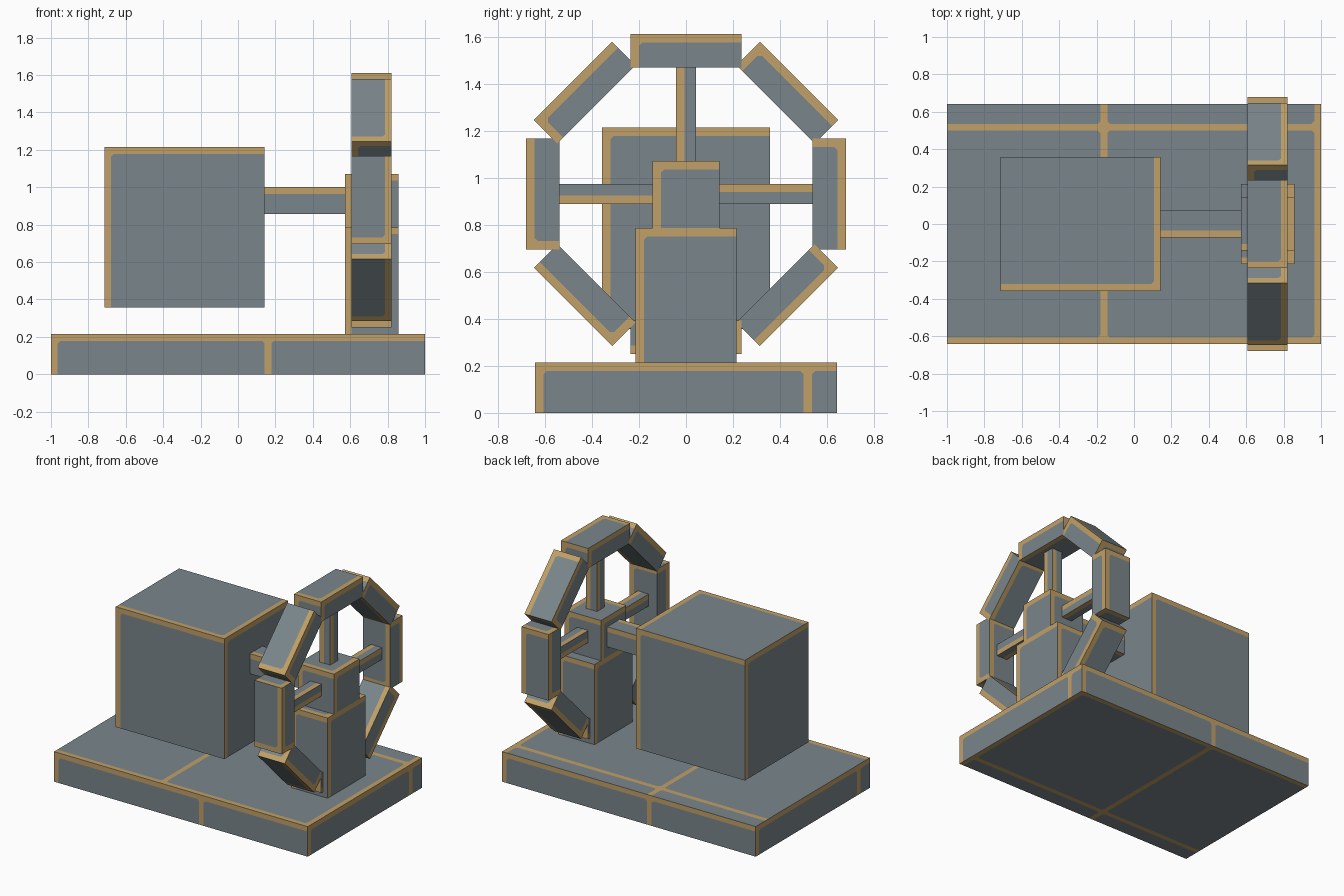
import bpy, bmesh
from math import radians
from mathutils import Matrix, Vector

UNIT = 1 / 14      # one modelling unit; all sizes below are in these
TILE = 16          # spacing of the trim bands
BAND = 0.5         # width of a trim band
CHAMFER = 0.2      # cut corner where two bands meet

old = bpy.data.objects.get("Cube")
if old:
    bpy.data.objects.remove(old, do_unlink=True)


def material(name, rgb):
    m = bpy.data.materials.new(name)
    m.use_nodes = True
    m.diffuse_color = (*rgb, 1)
    m.node_tree.nodes["Principled BSDF"].inputs["Base Color"].default_value = (*rgb, 1)
    return m


MATERIALS = [material("slate_grey", (0.195, 0.238, 0.258)),
             material("brass_trim", (0.527, 0.352, 0.138))]
GREY, TRIM = 0, 1

X, Y, Z = Vector((1, 0, 0)), Vector((0, 1, 0)), Vector((0, 0, 1))
# outward normal, and the two directions the bands are measured along
SIDES = [(-Y, X, -Z), (X, Y, -Z), (Y, -X, -Z), (-X, -Y, -Z), (Z, -X, Y), (-Z, -X, -Y)]


def intervals(length):
    """Alternating (start, end, is_band) pieces along an edge."""
    out, at = [], 0
    while at < length:
        out.append((at, min(at + BAND, length), True))
        if at + BAND < length:
            out.append((at + BAND, min(at + TILE, length), False))
        at += TILE
    return out


def trimmed_box(name, lo, hi, turn=None):
    """Box whose faces carry trim bands along two edges and at every tile."""
    bm = bmesh.new()
    lo, hi = Vector(lo), Vector(hi)
    for n, u, v in SIDES:
        side = n - u - v
        origin = Vector([hi[i] if side[i] > 0 else lo[i] for i in range(3)])
        size = hi - lo
        len_u, len_v = abs(size.dot(u)), abs(size.dot(v))

        def add(points, mat):
            face = bm.faces.new([bm.verts.new(origin + u * a + v * b) for a, b in points])
            face.material_index = mat
            face.normal_update()
            if face.normal.dot(n) < 0:
                face.normal_flip()

        for u0, u1, band_u in intervals(len_u):
            for v0, v1, band_v in intervals(len_v):
                corners = [(u0, v0), (u1, v0), (u1, v1), (u0, v1)]
                if band_u or band_v:
                    add(corners, TRIM)
                    continue
                # grey panel, corners cut wherever two bands meet
                outline = []
                for k, (a, b) in enumerate(corners):
                    if a == len_u or b == len_v:
                        outline.append((a, b))
                        continue
                    in_u = (a + (CHAMFER if a == u0 else -CHAMFER), b)
                    in_v = (a, b + (CHAMFER if b == v0 else -CHAMFER))
                    outline += [in_v, in_u] if k % 2 == 0 else [in_u, in_v]
                    add([(a, b), in_u, in_v], TRIM)
                add(outline, GREY)
    bmesh.ops.remove_doubles(bm, verts=bm.verts, dist=0.001)
    if turn:
        bm.transform(turn)
    bm.transform(Matrix.Scale(UNIT, 4))
    mesh = bpy.data.meshes.new(name)
    bm.to_mesh(mesh)
    bm.free()
    for m in MATERIALS:
        mesh.materials.append(m)
    obj = bpy.data.objects.new(name, mesh)
    bpy.context.collection.objects.link(obj)
    return obj


# Base, main block and drive shaft
trimmed_box("base", (-14, -9, 0), (14, 9, 3))
trimmed_box("main_block", (-10, -5, 5), (2, 5, 17))
trimmed_box("shaft", (-1, -1, 12), (9, 1, 14))

# Wheel support and hub
trimmed_box("support_pillar", (8, -3, 3), (12, 3, 11))
trimmed_box("hub", (8, -2, 11), (12, 2, 15))

# Wheel: eight rim segments and four spokes around the hub
AXIS = Matrix.Translation((0, 0, 13.04))
for step in range(8):
    turn = AXIS @ Matrix.Rotation(radians(45 * step), 4, "X")
    trimmed_box(f"rim_segment_{step + 1}", (8.5, -3.3, 7.54), (11.5, 3.3, 9.52), turn)
    if step % 2 == 0:
        trimmed_box(f"spoke_{step // 2 + 1}", (9.4, -0.6, 1), (10.6, 0.6, 8.4), turn)
